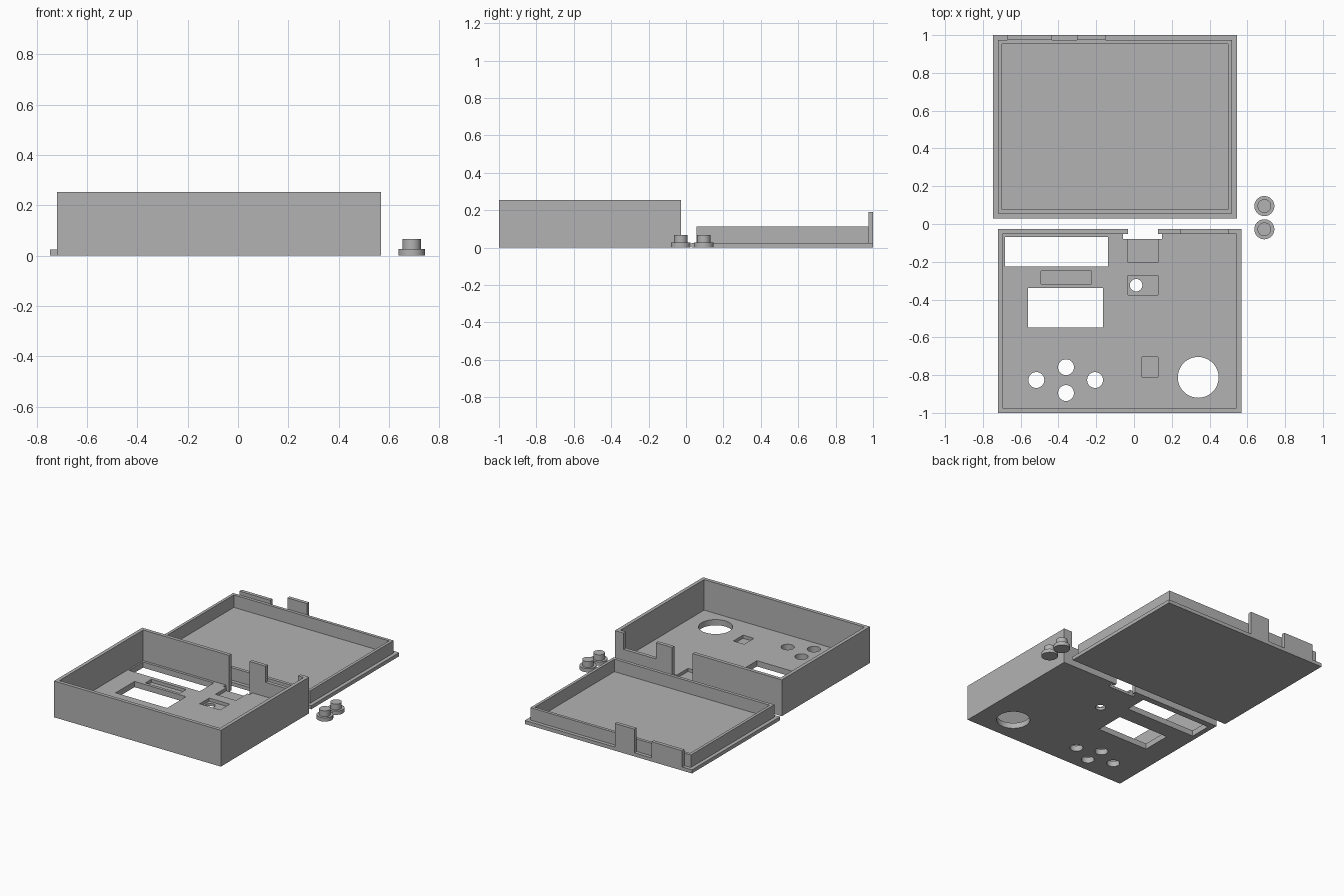
import bpy, bmesh
from mathutils import Matrix, Vector

if "Cube" in bpy.data.objects:
    bpy.data.objects.remove(bpy.data.objects["Cube"])

grey = bpy.data.materials.new("plain grey")
grey.diffuse_color = (0.45, 0.45, 0.45, 1)
grey.use_nodes = True
grey.node_tree.nodes["Principled BSDF"].inputs["Base Color"].default_value = grey.diffuse_color


def make(name, bm):
    mesh = bpy.data.meshes.new(name)
    bm.to_mesh(mesh)
    bm.free()
    mesh.materials.append(grey)
    ob = bpy.data.objects.new(name, mesh)
    bpy.context.collection.objects.link(ob)
    return ob


def box(name, x0, x1, y0, y1, z0, z1):
    bm = bmesh.new()
    lo, hi = Vector((x0, y0, z0)), Vector((x1, y1, z1))
    size = Matrix.Diagonal((*(hi - lo), 1))
    bmesh.ops.create_cube(bm, size=1, matrix=Matrix.Translation((lo + hi) / 2) @ size)
    return make(name, bm)


def disc(name, x, y, r, z0, z1, sides=48):
    bm = bmesh.new()
    bmesh.ops.create_cone(bm, cap_ends=True, segments=sides, radius1=r, radius2=r,
                          depth=z1 - z0, matrix=Matrix.Translation((x, y, (z0 + z1) / 2)))
    return make(name, bm)


def combine(ob, other, operation):
    mod = ob.modifiers.new("combine", 'BOOLEAN')
    mod.operation, mod.solver, mod.object = operation, 'EXACT', other
    bpy.context.view_layer.objects.active = ob
    bpy.ops.object.modifier_apply(modifier=mod.name)
    bpy.data.objects.remove(other)


def smooth(ob):
    bpy.ops.object.select_all(action='DESELECT')
    ob.select_set(True)
    bpy.context.view_layer.objects.active = ob
    bpy.ops.object.shade_smooth_by_angle()


FLOOR = 0.04      # case floor thickness
RECESS = 0.018    # height of the pocket bottoms
LOW, HIGH = -0.1, 0.4

# Open case
case = box("case", -0.72, 0.568, -1.0, -0.027, 0, 0.253)
combine(case, box("cavity", -0.695, 0.543, -0.975, -0.052, FLOOR, HIGH), 'DIFFERENCE')

# Pockets in the case floor
for x0, x1, y0, y1 in [(-0.492, -0.225, -0.318, -0.25), (-0.032, 0.127, -0.377, -0.272),
                       (-0.032, 0.127, -0.203, -0.06), (0.043, 0.127, -0.81, -0.703)]:
    combine(case, box("pocket", x0, x1, y0, y1, RECESS, 0.1), 'DIFFERENCE')

# Display windows, connector slot and rear wall opening
for x0, x1, y0, y1, z0 in [(-0.684, -0.138, -0.224, -0.07, LOW),
                           (-0.561, -0.164, -0.547, -0.339, LOW),
                           (-0.058, 0.148, -0.08, -0.052, LOW),
                           (-0.032, 0.127, -0.07, 0, LOW),
                           (0.25, 0.5, -0.06, 0, 0.14)]:
    top = 0.1 if y1 == -0.052 else HIGH
    combine(case, box("opening", x0, x1, y0, y1, z0, top), 'DIFFERENCE')

# Button, lamp and speaker holes
for x, y, r in [(-0.517, -0.826, 0.042), (-0.36, -0.758, 0.042), (-0.36, -0.895, 0.042),
                (-0.206, -0.826, 0.042), (0.011, -0.324, 0.033), (0.34, -0.812, 0.108)]:
    combine(case, disc("hole", x, y, r, LOW, 0.1), 'DIFFERENCE')
smooth(case)

# Lid plate with raised rim and two closing tabs
lid = box("lid", -0.746, 0.544, 0.03, 1.0, 0, 0.025)
rim = box("rim", -0.72, 0.518, 0.055, 0.975, 0.015, 0.112)
combine(rim, box("rim_cavity", -0.7, 0.498, 0.078, 0.954, -0.05, 0.2), 'DIFFERENCE')
combine(lid, rim, 'UNION')
for x0, x1, top in [(-0.671, -0.433, 0.138), (-0.302, -0.152, 0.19)]:
    combine(lid, box("tab", x0, x1, 0.975, 1.0, 0.01, top), 'UNION')

# Push buttons with flanges
for i, y in enumerate((0.095, -0.028)):
    button = disc(f"button_{i + 1}", 0.69, y, 0.053, 0, 0.026)
    combine(button, disc("stem", 0.69, y, 0.036, 0.01, 0.067), 'UNION')
    smooth(button)
